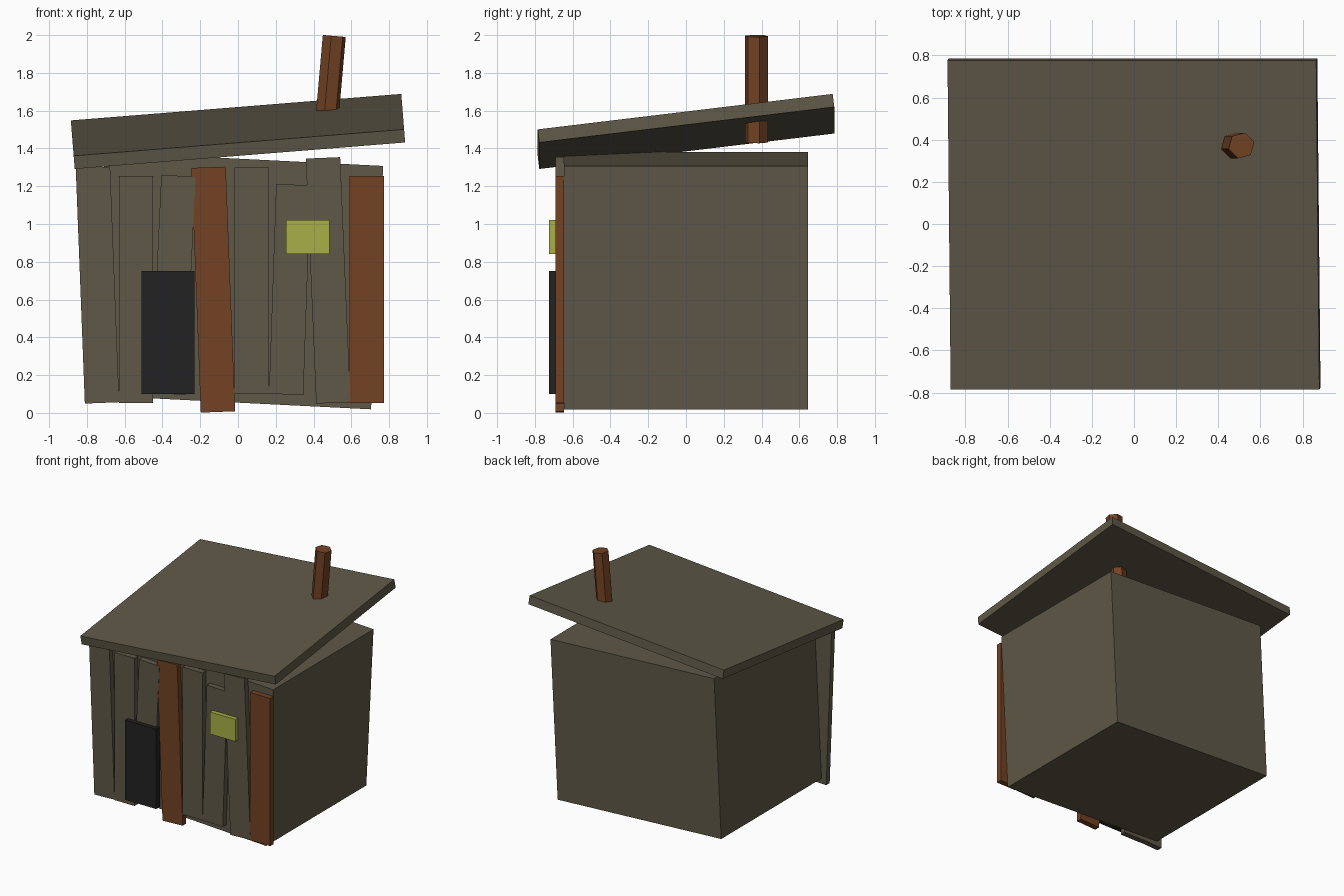
import bpy
from math import atan2, hypot, radians
from mathutils import Matrix, Vector

cube = bpy.data.objects.get("Cube")
if cube:
    bpy.data.objects.remove(cube, do_unlink=True)


def linear(c):
    return c / 12.92 if c <= 0.04045 else ((c + 0.055) / 1.055) ** 2.4


def material(name, *srgb):
    mat = bpy.data.materials.new(name)
    mat.use_nodes = True
    color = (*[linear(c) for c in srgb], 1)
    mat.diffuse_color = color
    mat.node_tree.nodes["Principled BSDF"].inputs["Base Color"].default_value = color
    return mat


weathered = material("weathered_wood", 0.37, 0.345, 0.28)
rust = material("rusty_brown", 0.45, 0.26, 0.14)
black = material("doorway_black", 0.135, 0.135, 0.135)
yellow = material("window_yellow", 0.66, 0.69, 0.27)


def finish(name, mat):
    obj = bpy.context.object
    obj.name = name
    obj.data.materials.append(mat)
    return obj


def box(name, mat, center, size, rotation=(0, 0, 0)):
    bpy.ops.mesh.primitive_cube_add(size=1, location=center, rotation=rotation)
    obj = finish(name, mat)
    obj.data.transform(Matrix.Diagonal((*size, 1)))
    return obj


def plank(name, mat, bottom, top, front=-0.69):
    """Board on the front wall, running between two (x, z) end points."""
    dx, dz = top[0] - bottom[0], top[1] - bottom[1]
    back = -0.645
    center = ((bottom[0] + top[0]) / 2, (front + back) / 2, (bottom[1] + top[1]) / 2)
    box(name, mat, center, (0.182, back - front, hypot(dx, dz)), (0, atan2(dx, dz), 0))


# Leaning cabin body and sloped slab roof
box("cabin_body", weathered, (0, 0, 0.70), (1.475, 1.29, 1.29), (0, 0.05, 0))
box("roof", weathered, (0, 0, 1.49), (1.755, 1.573, 0.07), (0.12, -0.08, 0))

# Crooked boards across the front, from the -x side to the +x side
plank("board_1", weathered, (-0.72, 0.053), (-0.768, 1.30))
plank("board_2", weathered, (-0.54, 0.053), (-0.54, 1.255))
plank("board_3", weathered, (-0.37, 0.10), (-0.315, 1.255), -0.692)
plank("rusty_board_middle", rust, (-0.106, 0.005), (-0.156, 1.30))
plank("board_4", weathered, (0.073, 0.10), (0.073, 1.30))
plank("board_5", weathered, (0.255, 0.098), (0.293, 1.208))
plank("board_6", weathered, (0.505, 0.053), (0.45, 1.35), -0.691)
plank("rusty_board_corner", rust, (0.682, 0.053), (0.682, 1.255))

# Door and window panels
box("door", black, (-0.37, -0.70, 0.425), (0.28, 0.05, 0.65))
box("window", yellow, (0.37, -0.70, 0.93), (0.23, 0.05, 0.18))

# Six-sided chimney pipe, tilted sideways through the roof
bpy.ops.mesh.primitive_cylinder_add(vertices=6, radius=0.063, depth=0.565,
                                    location=(0.485, 0.372, 1.714),
                                    rotation=(0, 0.0875, 0))
chimney = finish("chimney", rust)
first = chimney.data.vertices[0].co
turn = radians(15) - atan2(first.y, first.x)
chimney.data.transform(Matrix.Rotation(turn, 4, "Z"))
